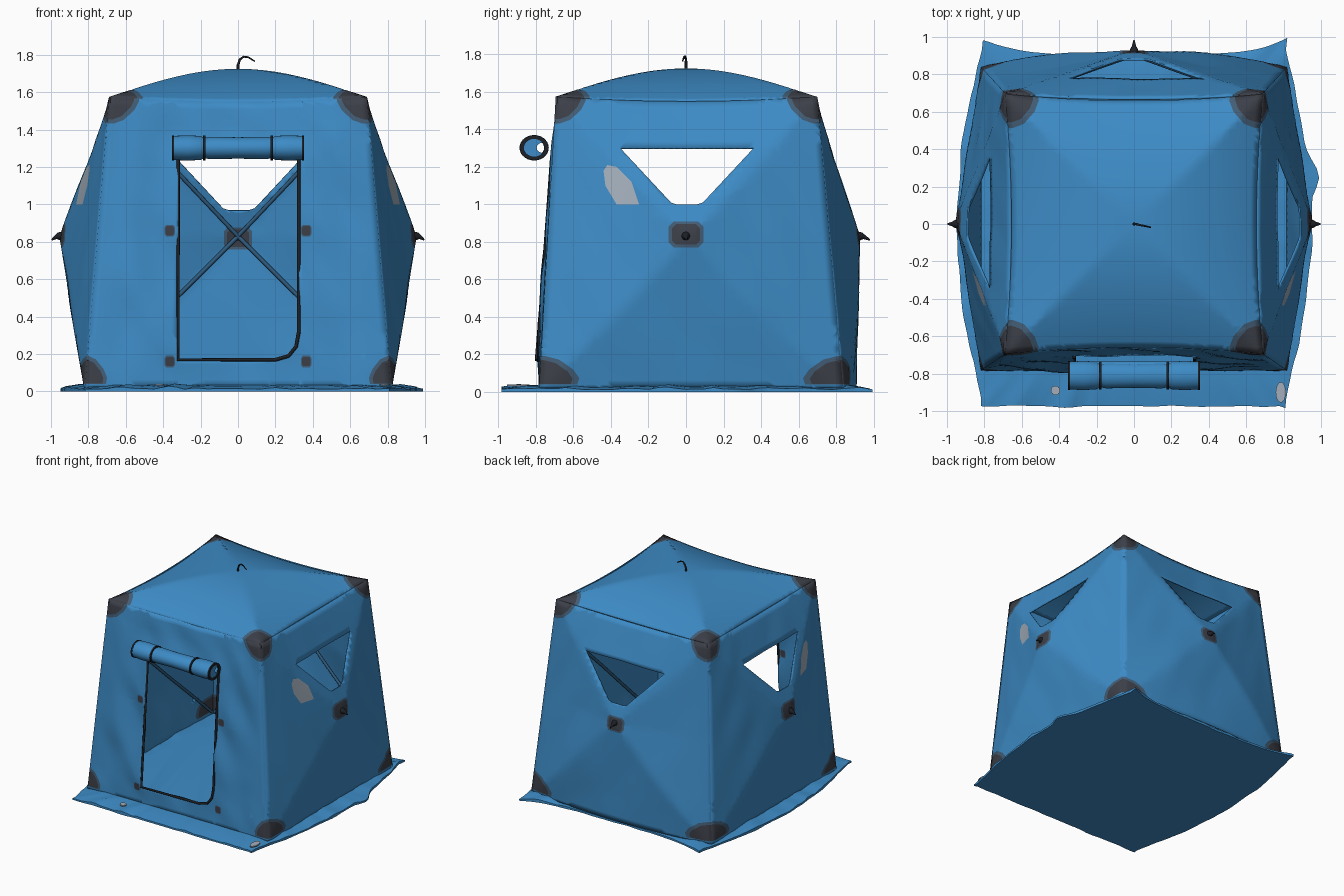
import bpy, bmesh, math
from mathutils import Vector, noise

cube = bpy.data.objects.get("Cube")
if cube:
    bpy.data.objects.remove(cube)


def material(name, rgb):
    m = bpy.data.materials.new(name)
    m.use_nodes = True
    m.diffuse_color = (*rgb, 1)
    m.node_tree.nodes["Principled BSDF"].inputs["Base Color"].default_value = (*rgb, 1)
    return m


MATS = [material("blue fabric", (0.047, 0.26, 0.565)),
        material("charcoal reinforcement", (0.045, 0.05, 0.065)),
        material("slate stitching", (0.055, 0.11, 0.18)),
        material("pale reflective", (0.37, 0.43, 0.50)),
        material("black trim", (0.012, 0.015, 0.02)),
        material("navy pole", (0.03, 0.11, 0.22))]
BLUE, DARK, SLATE, PALE, BLACK, NAVY = range(6)
TOP, HUB, SAG = 1.57, 0.83, 0.035


def finish(name, bm, mat=None):
    me = bpy.data.meshes.new(name)
    bm.to_mesh(me)
    bm.free()
    for m in MATS if mat is None else [MATS[mat]]:
        me.materials.append(m)
    ob = bpy.data.objects.new(name, me)
    bpy.context.collection.objects.link(ob)
    return ob


def tube(name, pts, radius, mat, taper=1.0):
    cu = bpy.data.curves.new(name, 'CURVE')
    cu.dimensions = '3D'
    cu.bevel_depth, cu.bevel_resolution, cu.use_fill_caps = radius, 2, True
    sp = cu.splines.new('POLY')
    sp.points.add(len(pts) - 1)
    for i, (p, q) in enumerate(zip(sp.points, pts)):
        p.co = (*q, 1)
        p.radius = 1 + (taper - 1) * i / (len(pts) - 1)
    cu.materials.append(MATS[mat])
    ob = bpy.data.objects.new(name, cu)
    bpy.context.collection.objects.link(ob)


# Cut a convex outline into a flat sheet, then colour or remove its inside
def stamp(bm, poly, mat):
    poly = [Vector((*p, 0)) for p in poly]
    mid = sum(poly, Vector()) / len(poly)
    reach = max((p - mid).length for p in poly) + 0.08
    planes = []
    for a, b in zip(poly, poly[1:] + poly[:1]):
        n = Vector((b.y - a.y, a.x - b.x, 0)).normalized()
        planes.append((a, n if n.dot(a - mid) > 0 else -n))
    for co, no in planes:
        faces = [f for f in bm.faces if (f.calc_center_median() - mid).length < reach]
        geom = set(faces)
        for f in faces:
            geom.update(f.edges)
            geom.update(f.verts)
        bmesh.ops.bisect_plane(bm, geom=list(geom), dist=1e-5, plane_co=co, plane_no=no)
    inside = [f for f in bm.faces
              if all((f.calc_center_median() - co).dot(no) < 0 for co, no in planes)]
    if mat is None:
        bmesh.ops.delete(bm, geom=inside, context='FACES')
    else:
        for f in inside:
            f.material_index = mat


# Reinforcement patch at a corner, reaching dx, dy inwards
def corner_patch(bm, x, y, dx, dy, low=-.6):
    shape = [(-.6, low), (.95, low), (1, .1), (.85, .45), (.5, .85), (.15, 1), (-.6, 1)]
    for scale, mat in ((1.2, SLATE), (1, DARK)):
        stamp(bm, [(x + a * dx * scale, y + b * dy * scale) for a, b in shape], mat)


def round_patch(bm, x, y, w, h):
    for scale, mat in ((1.25, SLATE), (1, DARK)):
        stamp(bm, [(x + sx * w * scale, y + sy * h * scale) for sx, sy in
                   ((1, .6), (.7, 1), (-.7, 1), (-1, .6), (-1, -.6), (-.7, -1), (.7, -1), (1, -.6))], mat)


# Corner posts lean inwards with height
def half_x(t):
    return 0.82 - 0.13 * t / TOP


def front_y(t):
    return 0.785 - 0.09 * t / TOP


def back_y(t):
    return 0.84 - 0.14 * t / TOP


def sheet(nx, ny):
    bm = bmesh.new()
    bmesh.ops.create_grid(bm, x_segments=nx, y_segments=ny, size=1)
    return bm


def thicken(ob):
    mod = ob.modifiers.new("cloth", 'SOLIDIFY')
    mod.thickness, mod.offset = 0.01, -1


def wall(name, lo, hi, depth, bulge, bow, crease, place, flip, stamps):
    def out(s, t):
        u = (s - (lo(t) + hi(t)) / 2) / ((hi(t) - lo(t)) / 2)
        v = (t - HUB) / (TOP - HUB if t > HUB else HUB)
        m = min(1, max(abs(u), abs(v)))
        arch = 1 - min(1, u * u)
        wrinkle = crease * noise.noise(Vector((s * 5 + t * 2, t * 2.5, depth(0) * 9)))
        return (depth(t) + bulge * (1 - m) + bow * arch * max(0, 1 - t / HUB)
                - SAG * arch * (t / TOP) ** 4 + wrinkle * min(1, 4 * (1 - m)))
    bm = sheet(40, 36)
    for v in bm.verts:
        t = 0.02 + (v.co.y + 1) / 2 * (1.53 + 0.025 * v.co.x ** 2)
        v.co = (lo(t) + (hi(t) - lo(t)) * (v.co.x + 1) / 2, t, 0)
    stamps(bm)
    for v in bm.verts:
        v.co = place(v.co.x, out(v.co.x, v.co.y), v.co.y)
    if flip:
        bmesh.ops.reverse_faces(bm, faces=bm.faces[:])
    thicken(finish(name, bm))
    return out


def corners(bm, lo, hi, low_w):
    for edge, sg in ((lo, 1), (hi, -1)):
        corner_patch(bm, edge(TOP), TOP, sg * 0.135, -0.115)
        corner_patch(bm, edge(0), 0.06, sg * low_w, 0.11, -.15)


# Front wall with open doorway
DOOR = [(-.32, 1.26), (-.32, .17), (.2, .17), (.27, .19), (.31, .24), (.325, .32), (.325, 1.26)]


def front_stamps(bm):
    corners(bm, lambda t: -half_x(t), half_x, 0.1)
    for sg in (-1, 1):
        for z in (0.86, 0.16):
            round_patch(bm, sg * 0.365, z, 0.022, 0.025)
    stamp(bm, DOOR, None)


front = wall("front_wall", lambda t: -half_x(t), half_x, front_y, 0.03, 0, 0.03,
             lambda s, d, t: (s, -d, t), False, front_stamps)
tube("door_zip", [(s, -front(s, t) - 0.002, t) for s, t in DOOR], 0.010, BLACK)


# Window walls with a central hub
def window(bm, dz):
    stamp(bm, [(s, t + dz) for s, t in ((-.35, 1.3), (.36, 1.3), (.09, 1.01), (.06, 1), (-.05, 1), (-.08, 1.01))], None)


def side_stamps(bm):
    corners(bm, lambda t: -front_y(t), back_y, 0.18)
    round_patch(bm, 0, 0.84, 0.075, 0.055)
    stamp(bm, [(-.44, 1.18), (-.42, 1.21), (-.37, 1.2), (-.29, 1.12), (-.25, 1), (-.37, 1), (-.43, 1.1)], PALE)
    window(bm, 0)


def back_stamps(bm):
    corners(bm, lambda t: -half_x(t), half_x, 0.18)
    round_patch(bm, 0, 0.82, 0.062, 0.048)
    window(bm, -0.03)


def fit_out(name, out, place, lo, hi, reach):
    # Poles behind the cloth, running from hub to corners
    for edge, tag in ((lo, "a"), (hi, "b")):
        for t1, level in ((TOP - 0.03, "upper"), (0.04, "lower")):
            pts = []
            for i in range(9):
                t = HUB + (t1 - HUB) * i / 8
                s = edge(t1) * 0.97 * i / 8
                pts.append(place(s, out(s, t) - 0.025, t))
            tube(f"{name}_{level}_pole_{tag}", pts, 0.011, NAVY)
    # Pull tab on the hub
    base = out(0, HUB)
    tube(name + "_pull_tab", [place(0, base - 0.015, HUB), place(0, base + 0.01, HUB),
                              place(0, base + 0.022, HUB - 0.004), place(0, reach - 0.004, HUB - 0.02)], 0.027, BLACK, 0.15)


for name, sg in (("right", 1), ("left", -1)):
    put = lambda s, d, t, sg=sg: (sg * d, s, t)
    lo, hi = (lambda t: -front_y(t)), back_y
    o = wall(name + "_wall", lo, hi, half_x, 0.205, 0, 0.008, put, sg < 0, side_stamps)
    fit_out(name, o, put, lo, hi, 1.0)
put = lambda s, d, t: (s, d, t)
lo = lambda t: -half_x(t)
o = wall("back_wall", lo, half_x, back_y, 0.165, 0.07, 0.008, put, True, back_stamps)
fit_out("back", o, put, lo, half_x, 0.985)

# Domed roof with edges drawn in between the corners
bm = sheet(40, 40)
rx, ry = half_x(TOP), front_y(TOP)
for v in bm.verts:
    v.co.x, v.co.y = v.co.x * rx, v.co.y * ry
for sx in (-1, 1):
    for sy in (-1, 1):
        corner_patch(bm, sx * rx, sy * ry, -sx * 0.15, -sy * 0.15)
for v in bm.verts:
    u, w = v.co.x / rx, v.co.y / ry
    v.co = (u * (rx - SAG * (1 - w * w)), w * (ry - SAG * (1 - u * u)),
            1.55 + 0.025 * (u * w) ** 2 + 0.175 * (1 - max(abs(u), abs(w)) ** 2))
thicken(finish("roof", bm))
tube("roof_hook", [(0, 0, 1.71), (0, 0, 1.745), (0.01, 0, 1.775), (0.03, -0.005, 1.79),
                   (0.055, -0.01, 1.787), (0.09, -0.018, 1.765)], 0.008, BLACK, 0.5)

# Ground sheet with a loose flared skirt
N = 40
ring = []
for i in range(N):
    a = -1 + 2 * i / N
    side = 0.81 + 0.14 * (1 - a * a) ** 1.3
    fold = 0.05 * math.exp(-((a + 0.26) / 0.1) ** 2)
    ring += [((0, i), (0.82 * a, -0.975)), ((1, i), (side + 0.05 * math.exp(-((a - 0.26) / 0.1) ** 2), 0.985 * a)),
             ((2, i), (-0.82 * a, 0.9 + 0.095 * a ** 4)), ((3, i), (-side + fold * 0.2, -0.985 * a))]
outline = [p for _, p in sorted(ring)]
bm = bmesh.new()
loops = []
for scale, z, wave in ((1, 0, 0), (1, 0.012, 0.025), (0.92, 0.022, 0.03), (0.8, 0.035, 0)):
    loop = []
    for x, y in outline:
        n = noise.noise(Vector((x * 7, y * 7, 3)))
        k = scale + 0.012 * n * (scale > 0.95)
        loop.append(bm.verts.new((x * k, y * k, z + wave * abs(n))))
    loops.append(loop)
for a, b in zip(loops, loops[1:]):
    for i in range(len(a)):
        j = (i + 1) % len(a)
        bm.faces.new((a[i], a[j], b[j], b[i]))
bm.faces.new(loops[0][::-1])
bm.faces.new(loops[-1])
finish("ground_sheet", bm, BLUE)

# Reflective dots on the skirt
for name, x, y, sx, sy in (("left_dot", -0.42, -0.89, 1, 1), ("right_dot", 0.785, -0.9, 1.1, 2.2)):
    bm = bmesh.new()
    bmesh.ops.create_cone(bm, cap_ends=True, segments=16, radius1=0.025, radius2=0.025, depth=0.009)
    bmesh.ops.scale(bm, vec=(sx, sy, 1), verts=bm.verts)
    bmesh.ops.translate(bm, vec=(x, y, 0.036), verts=bm.verts)
    finish("skirt_" + name, bm, PALE)


# Rolled-up door flap and straps about the x axis, hollow towards the wall
def turned(name, profile, mat, segs=28):
    bm = bmesh.new()
    rows = [[bm.verts.new((x, (-0.765 if r < 0.04 else -0.81) + 1.15 * r * math.cos(a), 1.302 + r * math.sin(a)))
             for a in (math.tau * k / segs for k in range(segs))] for x, r in profile]
    for a, b in zip(rows, rows[1:] + rows[:1]):
        for k in range(segs):
            j = (k + 1) % segs
            bm.faces.new((a[k], a[j], b[j], b[k]))
    bmesh.ops.recalc_face_normals(bm, faces=bm.faces[:])
    finish(name, bm, mat)


turned("door_roll", [(-.35, .064), (-.27, .068), (-.2, .064), (-.18, .054), (-.15, .06), (0, .057),
                     (.15, .06), (.18, .054), (.2, .064), (.27, .068), (.35, .064), (.35, .027), (-.35, .027)], BLUE)
for tag, x, r in (("left_strap", .18, .066), ("right_strap", -.18, .066),
                  ("left_hem", .348, .067), ("right_hem", -.348, .067)):
    turned("roll_" + tag, [(x - .006, r), (x + .006, r), (x + .006, r - .02), (x - .006, r - .02)], BLACK)

# Smooth shading with crisp edges
bpy.ops.object.select_all(action='DESELECT')
for ob in bpy.context.scene.objects:
    if ob.type == 'MESH':
        ob.select_set(True)
        bpy.context.view_layer.objects.active = ob
bpy.ops.object.shade_smooth_by_angle(angle=math.radians(40))
